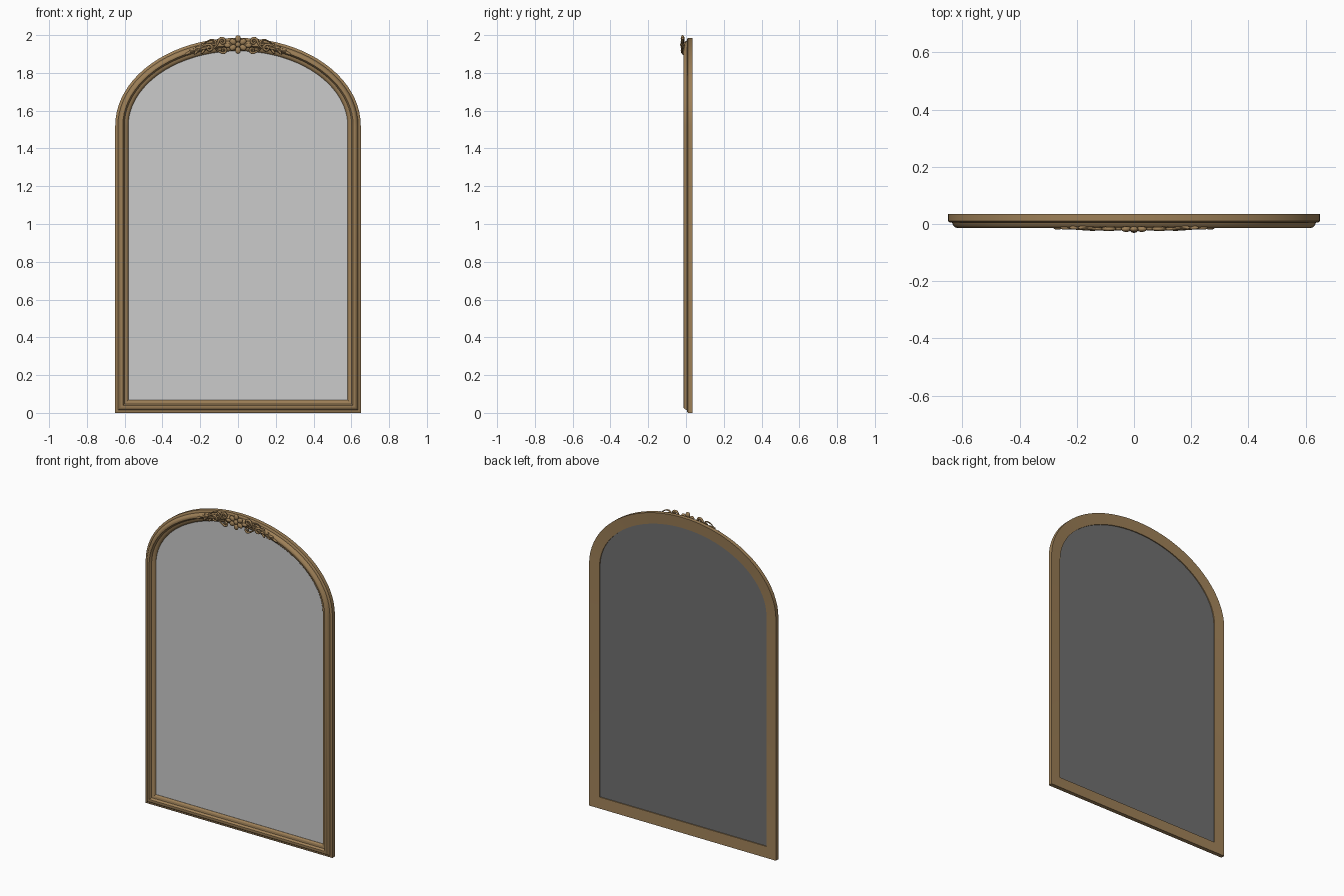
import bpy, bmesh, math
from mathutils import Vector, Matrix

cube = bpy.data.objects.get("Cube")
if cube:
    bpy.data.objects.remove(cube)


def material(name, rgb, rough):
    m = bpy.data.materials.new(name)
    m.use_nodes = True
    m.diffuse_color = (*rgb, 1)
    node = m.node_tree.nodes["Principled BSDF"]
    node.inputs["Base Color"].default_value = (*rgb, 1)
    node.inputs["Roughness"].default_value = rough
    return m


bronze = material("antique_bronze", (0.34, 0.215, 0.096), 0.6)
glass = material("mirror_grey", (0.6, 0.6, 0.6), 0.4)
backing = material("backing_grey", (0.16, 0.16, 0.16), 0.8)


def add_object(name, bm, mats, angle=None):
    mesh = bpy.data.meshes.new(name)
    bmesh.ops.recalc_face_normals(bm, faces=bm.faces[:])
    bm.to_mesh(mesh)
    bm.free()
    for m in mats:
        mesh.materials.append(m)
    obj = bpy.data.objects.new(name, mesh)
    bpy.context.collection.objects.link(obj)
    if angle:
        bpy.ops.object.select_all(action='DESELECT')
        obj.select_set(True)
        bpy.context.view_layer.objects.active = obj
        bpy.ops.object.shade_smooth_by_angle(angle=math.radians(angle))
    return obj


# Arched outline, counter-clockwise, with mitred inward directions
W, SPRING, RISE, SEGS = 0.65, 1.52, 0.465, 40
outline = [Vector((-W, 0)), Vector((W, 0))]
for i in range(SEGS + 1):
    t = math.pi * i / SEGS
    outline.append(Vector((W * math.cos(t), SPRING + RISE * math.sin(t))))


def inward(i):
    a, b, c = outline[i - 1], outline[i], outline[(i + 1) % len(outline)]
    d1, d2 = (b - a).normalized(), (c - b).normalized()
    n1, n2 = Vector((-d1.y, d1.x)), Vector((-d2.y, d2.x))
    return (n1 + n2) / (1 + n1.dot(n2))


def ring_point(i, offset, y):
    p = outline[i] + inward(i) * offset
    return (p.x, y, p.y)


# Moulded frame: (inward offset, depth) section swept round the outline
section = [(0, 0.035), (0, 0.010), (0.006, 0.006), (0.014, 0.005),
           (0.018, -0.004), (0.024, -0.011), (0.032, -0.014), (0.040, -0.012),
           (0.045, -0.005), (0.048, 0.001), (0.058, 0.003), (0.064, 0.007),
           (0.069, 0.014), (0.069, 0.030)]
bm = bmesh.new()
rings = [[bm.verts.new(ring_point(i, d, y)) for d, y in section]
         for i in range(len(outline))]
for i, ring in enumerate(rings):
    nxt = rings[(i + 1) % len(rings)]
    for j in range(len(section)):
        k = (j + 1) % len(section)
        bm.faces.new((ring[j], ring[k], nxt[k], nxt[j]))
add_object("frame", bm, [bronze], 35)

# Mirror pane with a darker back
bm = bmesh.new()
loops = [[bm.verts.new(ring_point(i, 0.062, y)) for i in range(len(outline))]
         for y in (0.015, 0.024)]
for loop in loops:
    bm.faces.new(loop)
for i in range(len(outline)):
    bm.faces.new((loops[0][i - 1], loops[0][i], loops[1][i], loops[1][i - 1]))
bmesh.ops.recalc_face_normals(bm, faces=bm.faces[:])
for f in bm.faces:
    f.material_index = 0 if f.normal.y < -0.5 else 1
add_object("mirror_pane", bm, [glass, backing])


# Ornament helpers
def blob(bm, x, z, y, rx, rz, ry, angle=0):
    mat = (Matrix.Translation((x, y, z)) @ Matrix.Rotation(-angle, 4, 'Y')
           @ Matrix.Diagonal((rx, ry, rz, 1)))
    bmesh.ops.create_uvsphere(bm, u_segments=14, v_segments=8, radius=1, matrix=mat)


def tube(bm, pts, y, side, n=8):
    """Tapered round strand through (x, z, radius) points."""
    rows = []
    for i, (x, z, r) in enumerate(pts):
        a, b = pts[max(i - 1, 0)], pts[min(i + 1, len(pts) - 1)]
        t = Vector((b[0] - a[0], b[1] - a[1])).normalized()
        row = []
        for k in range(n):
            q = 2 * math.pi * k / n
            u = r * math.cos(q)
            row.append(bm.verts.new((side * (x - t.y * u), y + r * math.sin(q), z + t.x * u)))
        rows.append(row)
    for r1, r2 in zip(rows, rows[1:]):
        for k in range(n):
            bm.faces.new((r1[k - 1], r1[k], r2[k], r2[k - 1]))
    bm.faces.new(rows[0])
    bm.faces.new(rows[-1])


def scroll(cx, cz, radius, start, turns, end, thick):
    """Spiral opening from its eye, then a tapering tail to the end point."""
    pts = []
    for i in range(22):
        f = i / 21
        a = start + 2 * math.pi * turns * (f - 1)
        r = radius * (0.2 + 0.8 * f)
        pts.append((cx + r * math.cos(a), cz + r * math.sin(a), thick * (0.6 + 0.4 * f)))
    p = Vector(pts[-1][:2])
    e = Vector(end)
    tan = Vector((-math.sin(start), math.cos(start))) * math.copysign(1, turns)
    mid = p + tan * (e - p).length * 0.5
    for i in range(1, 11):
        f = i / 10
        q = p * (1 - f) ** 2 + mid * 2 * f * (1 - f) + e * f * f
        pts.append((q.x, q.y, thick * (1 - 0.7 * f)))
    return pts


def crest_z(x):
    return SPRING + 0.43 * math.sqrt(1 - (x / 0.615) ** 2)


# Central rosette
bm = bmesh.new()
for i in range(6):
    a = math.pi / 2 + i * math.pi / 3
    blob(bm, 0.031 * math.cos(a), 1.95 + 0.031 * math.sin(a), -0.018, 0.019, 0.015, 0.010, a)
blob(bm, 0, 1.95, -0.021, 0.014, 0.014, 0.010)
add_object("rosette", bm, [bronze], 50)

# Scrolls and leaves on each side of the rosette
for side, label in ((1, "left"), (-1, "right")):
    bm = bmesh.new()
    for args in ((0.083, 1.967, 0.019, 0.3, -1.3, (0.150, 1.915), 0.0075),
                 (0.076, 1.921, 0.016, -1.2, 1.2, (0.135, 1.940), 0.0065),
                 (0.152, 1.932, 0.018, 1.8, -1.2, (0.215, 1.905), 0.007),
                 (0.128, 1.957, 0.012, 2.6, -1.1, (0.190, 1.945), 0.006)):
        tube(bm, scroll(*args), -0.017, side)
    blob(bm, side * 0.055, 1.945, -0.015, 0.018, 0.011, 0.008)
    add_object(label + "_scrolls", bm, [bronze], 50)

    bm = bmesh.new()
    for x, up, tilt, size in ((0.178, 0.014, 0.35, 0.020), (0.185, -0.016, -0.9, 0.018),
                              (0.207, 0.008, 0.25, 0.020), (0.222, -0.012, -0.9, 0.016),
                              (0.240, 0.005, -0.1, 0.018), (0.266, -0.004, -0.5, 0.018)):
        blob(bm, side * x, crest_z(x) + up, -0.013, size, size * 0.38, 0.007, side * tilt)
    stem = [(x, crest_z(x) - 0.002, r) for x, r in
            ((0.14, 0.006), (0.17, 0.006), (0.20, 0.005), (0.24, 0.004), (0.28, 0.002))]
    tube(bm, stem, -0.014, side)
    add_object(label + "_leaves", bm, [bronze], 50)
